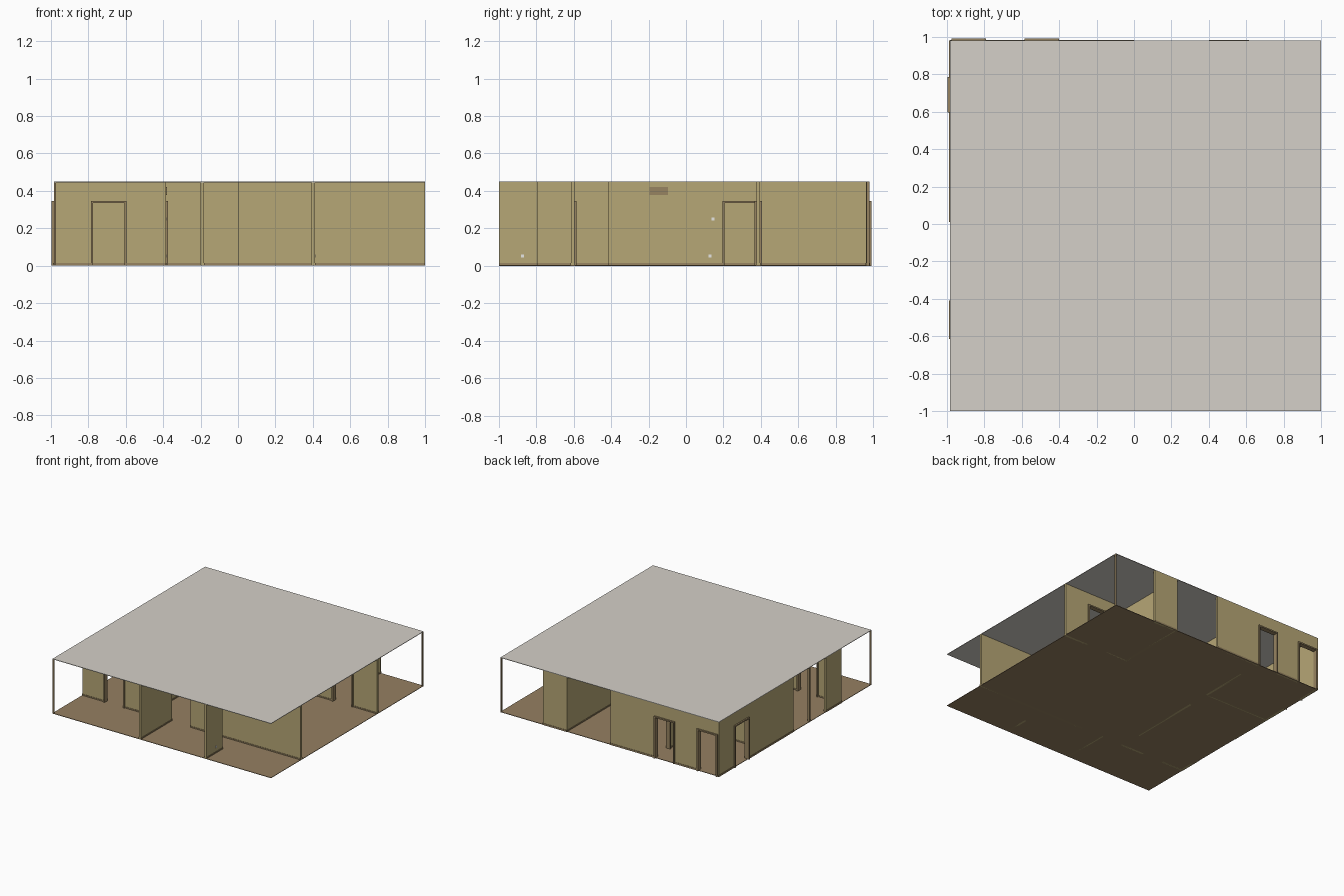
import bpy
import bmesh

old = bpy.data.objects.get("Cube")
if old:
    bpy.data.objects.remove(old, do_unlink=True)


def material(name, rgb):
    m = bpy.data.materials.new(name)
    m.use_nodes = True
    m.diffuse_color = (*rgb, 1)
    m.node_tree.nodes["Principled BSDF"].inputs["Base Color"].default_value = (*rgb, 1)
    return m


wall_paint = material("tan wall paint", (0.47, 0.385, 0.18))
trim_wood = material("brown trim", (0.31, 0.23, 0.12))
floor_wood = material("brown floor", (0.30, 0.215, 0.12))
ceiling_paint = material("warm grey ceiling", (0.66, 0.63, 0.58))
white_plastic = material("white plastic", (0.8, 0.8, 0.78))

HEIGHT = 0.446      # underside of the ceiling
DOOR_TOP = 0.335
HALF = 0.009        # half of a wall's thickness
FRAME = 0.011       # width of a door frame


def build(name, boxes, mat):
    """One object from a list of (low corner, high corner) boxes."""
    bm = bmesh.new()
    for lo, hi in boxes:
        verts = bmesh.ops.create_cube(bm, size=1)["verts"]
        for v in verts:
            v.co = [h if c > 0 else l for c, l, h in zip(v.co, lo, hi)]
    mesh = bpy.data.meshes.new(name)
    bm.to_mesh(mesh)
    bm.free()
    mesh.materials.append(mat)
    obj = bpy.data.objects.new(name, mesh)
    bpy.context.collection.objects.link(obj)
    return obj


def wall(name, axis, pos, start, end, doors=()):
    """Straight wall along an axis, with framed doorways and skirting."""
    def box(a, b, half, z0, z1):
        if axis == "x":
            return (a, pos - half, z0), (b, pos + half, z1)
        return (pos - half, a, z0), (pos + half, b, z1)

    panels, skirting, frames = [], [], []
    edges = [start, *[e for d in doors for e in d], end]
    for a, b in zip(edges[::2], edges[1::2]):
        if b - a > 0.001:
            panels.append(box(a, b, HALF, 0, HEIGHT))
            skirting.append(box(a, b, HALF + 0.003, 0, 0.014))
    for a, b in doors:
        panels.append(box(a, b, HALF, DOOR_TOP + FRAME, HEIGHT))
        depth = HALF + 0.011
        frames.append(box(a, a + FRAME, depth, 0, DOOR_TOP))
        frames.append(box(b - FRAME, b, depth, 0, DOOR_TOP))
        frames.append(box(a, b, depth, DOOR_TOP, DOOR_TOP + FRAME))
    build(name, panels, wall_paint)
    build(name + "_skirting", skirting, trim_wood)
    if frames:
        build(name + "_door_frames", frames, trim_wood)


# Floor and ceiling
build("floor", [((-0.985, -1, 0), (1, 0.98, 0.004))], floor_wood)
build("ceiling", [((-0.985, -1, HEIGHT), (1, 0.98, 0.45))], ceiling_paint)

# Outer walls, with wide open window bays between them
wall("back_wall", "x", 0.971, -0.985, 0.0, [(-0.975, -0.79), (-0.585, -0.4)])
wall("back_pier", "x", 0.971, 0.4, 0.615)
wall("side_wall", "y", -0.976, 0.01, 0.98, [(0.595, 0.785)])
wall("side_pier", "y", -0.976, -0.614, -0.41)

# Inner walls
wall("front_bedroom_wall", "x", -0.605, -0.985, -0.385, [(-0.785, -0.595)])
wall("front_room_wall", "x", -0.605, 0.0, 1.0)
wall("rear_room_wall", "x", 0.385, 0.4, 1.0, [(0.595, 0.785)])
wall("rear_hall_wall", "x", 0.385, -0.985, -0.39)
wall("bedroom_wall", "y", -0.394, -0.415, 0.98, [(0.195, 0.385), (0.785, 0.965)])
wall("rear_divider", "y", 0.403, 0.376, 0.98)
wall("front_divider", "y", -0.192, -1.0, -0.596)
wall("front_stub", "y", 0.403, -1.0, -0.79)

# Slim posts at the open corners and in the side bay
build("corner_posts", [
    ((-0.985, -1, 0), (-0.972, -0.992, HEIGHT)),
    ((0.992, 0.964, 0), (1, 0.98, HEIGHT)),
    ((-0.985, -0.21, 0), (-0.967, -0.195, HEIGHT)),
], trim_wood)

# Louvred vent high on the bedroom wall
face = -0.394 + HALF
slats = [((face, -0.195, 0.378 + i * 0.009), (face + 0.005, -0.095, 0.384 + i * 0.009))
         for i in range(5)]
build("vent", [((face, -0.195, 0.378), (face + 0.002, -0.095, 0.42))] + slats, trim_wood)

# Light switch and sockets
for name, x, y, z in [("light_switch", face, 0.143, 0.25),
                      ("bedroom_socket", face, 0.128, 0.053),
                      ("front_socket", 0.403 + HALF, -0.872, 0.053)]:
    build(name, [((x, y - 0.008, z - 0.008), (x + 0.003, y + 0.008, z + 0.008))], white_plastic)
